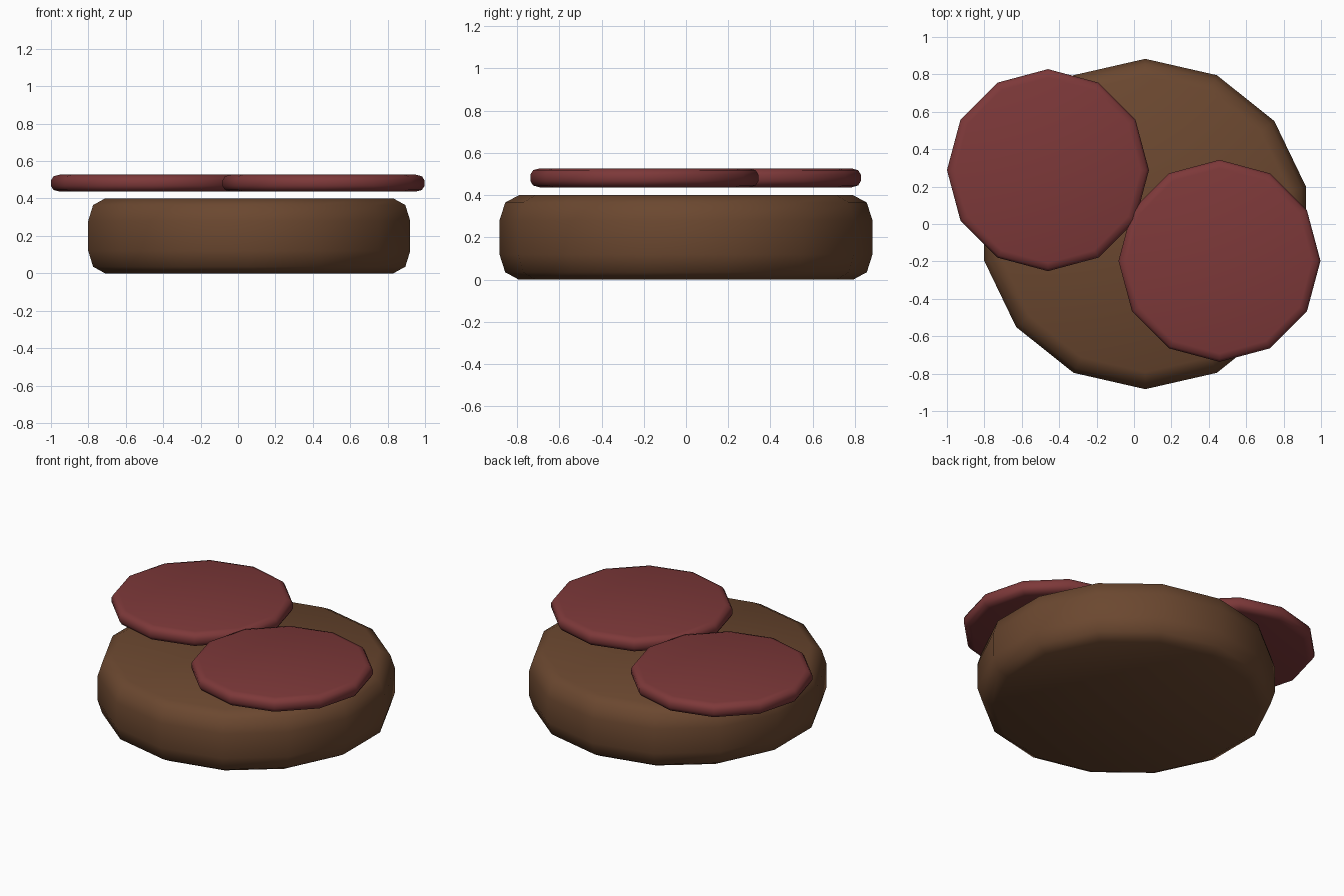
import bpy, bmesh, math

if "Cube" in bpy.data.objects:
    bpy.data.objects.remove(bpy.data.objects["Cube"])


def material(name, rgb):
    m = bpy.data.materials.new(name)
    m.diffuse_color = (*rgb, 1)
    m.use_nodes = True
    m.node_tree.nodes["Principled BSDF"].inputs["Base Color"].default_value = m.diffuse_color
    return m


def rounded_disc(name, centre, radius, sides, z0, z1, round_r, round_z, mat):
    """Low-poly disc with a two-step rounded rim at top and bottom."""
    k = 1 - math.sqrt(0.5)
    lower = [(radius - round_r, z0), (radius - k * round_r, z0 + k * round_z),
             (radius, z0 + round_z)]
    profile = lower + [(r, z1 - (z - z0)) for r, z in reversed(lower)]
    bm = bmesh.new()
    rings = []
    for r, z in profile:
        ring = []
        for i in range(sides):
            a = math.pi / 2 + math.tau * i / sides
            ring.append(bm.verts.new((centre[0] + r * math.cos(a),
                                      centre[1] + r * math.sin(a), z)))
        rings.append(ring)
    for a, b in zip(rings, rings[1:]):
        for i in range(sides):
            j = (i + 1) % sides
            bm.faces.new((a[i], a[j], b[j], b[i]))
    bm.faces.new(rings[0][::-1])
    bm.faces.new(rings[-1])
    for f in bm.faces:
        f.smooth = True
    mesh = bpy.data.meshes.new(name)
    bm.to_mesh(mesh)
    bm.free()
    mesh.materials.append(mat)
    ob = bpy.data.objects.new(name, mesh)
    bpy.context.collection.objects.link(ob)
    return ob


brown = material("cooked brown", (0.147, 0.064, 0.029))
red = material("dark red", (0.205, 0.040, 0.041))

# Thick patty at the base
rounded_disc("patty", (0.06, 0), 0.883, 14, 0, 0.40, 0.092, 0.12, brown)

# Two thin slices floating just above
rounded_disc("slice_left", (-0.46, 0.288), 0.54, 12, 0.437, 0.527, 0.045, 0.03, red)
rounded_disc("slice_right", (0.457, -0.197), 0.54, 12, 0.437, 0.527, 0.045, 0.03, red)
